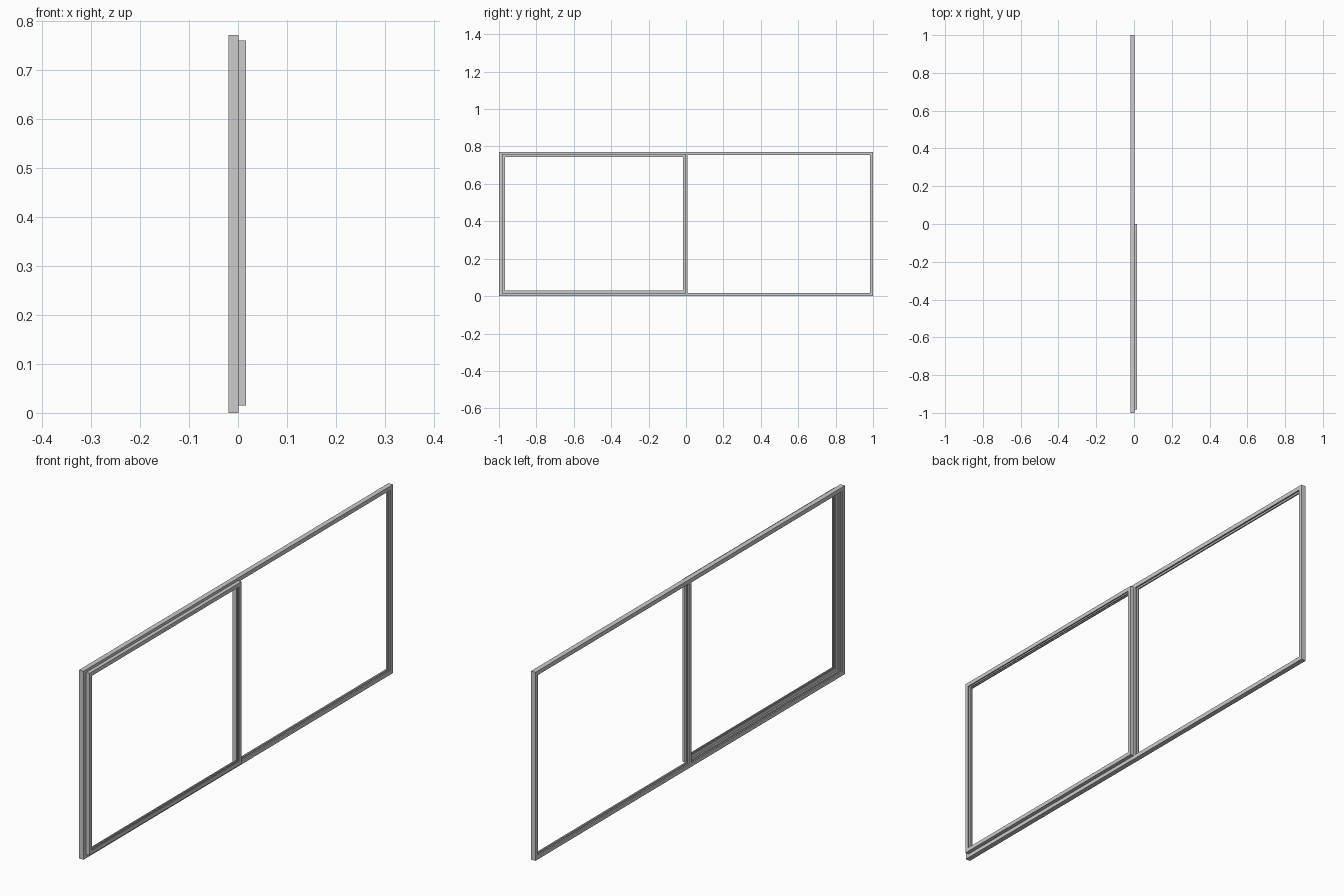
import bpy
import bmesh

if "Cube" in bpy.data.objects:
    bpy.data.objects.remove(bpy.data.objects["Cube"])


def channel(width, x0, x1, depth):
    """U-shaped section as (inset, x), glazing groove on the inner edge."""
    lip = (x1 - x0) * 0.3
    return [(0, x0), (width, x0), (width, x0 + lip), (width - depth, x0 + lip),
            (width - depth, x1 - lip), (width, x1 - lip), (width, x1), (0, x1)]


def build(name, rings, closed):
    """Join equal-length rings of points into a solid."""
    bm = bmesh.new()
    loops = [[bm.verts.new(p) for p in ring] for ring in rings]
    count = len(loops[0])
    for k in range(len(loops) if closed else len(loops) - 1):
        a, b = loops[k], loops[(k + 1) % len(loops)]
        for i in range(count):
            j = (i + 1) % count
            bm.faces.new((a[i], a[j], b[j], b[i]))
    if not closed:
        bm.faces.new(loops[0])
        bm.faces.new(loops[-1])
    bmesh.ops.recalc_face_normals(bm, faces=bm.faces)
    mesh = bpy.data.meshes.new(name)
    bm.to_mesh(mesh)
    bm.free()
    obj = bpy.data.objects.new(name, mesh)
    bpy.context.collection.objects.link(obj)
    return obj


def mitred_frame(name, y0, y1, z0, z1, section):
    """Sweep a section around a rectangle with mitred corners."""
    corners = [(y0, z0, 1, 1), (y1, z0, -1, 1), (y1, z1, -1, -1), (y0, z1, 1, -1)]
    rings = [[(x, y + sy * d, z + sz * d) for d, x in section]
             for y, z, sy, sz in corners]
    return build(name, rings, True)


# Outer window frame
mitred_frame("outer_frame", -1.0, 1.0, 0.0, 0.771,
             channel(0.017, -0.019, 0.0015, 0.008))

# Centre mullion, grooved towards the fixed pane
section = channel(0.016, -0.019, 0.0015, 0.008)
build("centre_mullion",
      [[(x, -0.008 + d, z) for d, x in section] for z in (0.016, 0.755)], False)

# Sliding sash in front of the left half
mitred_frame("sliding_sash", -0.983, 0.0, 0.015, 0.76,
             channel(0.016, 0.0015, 0.0168, 0.007))
